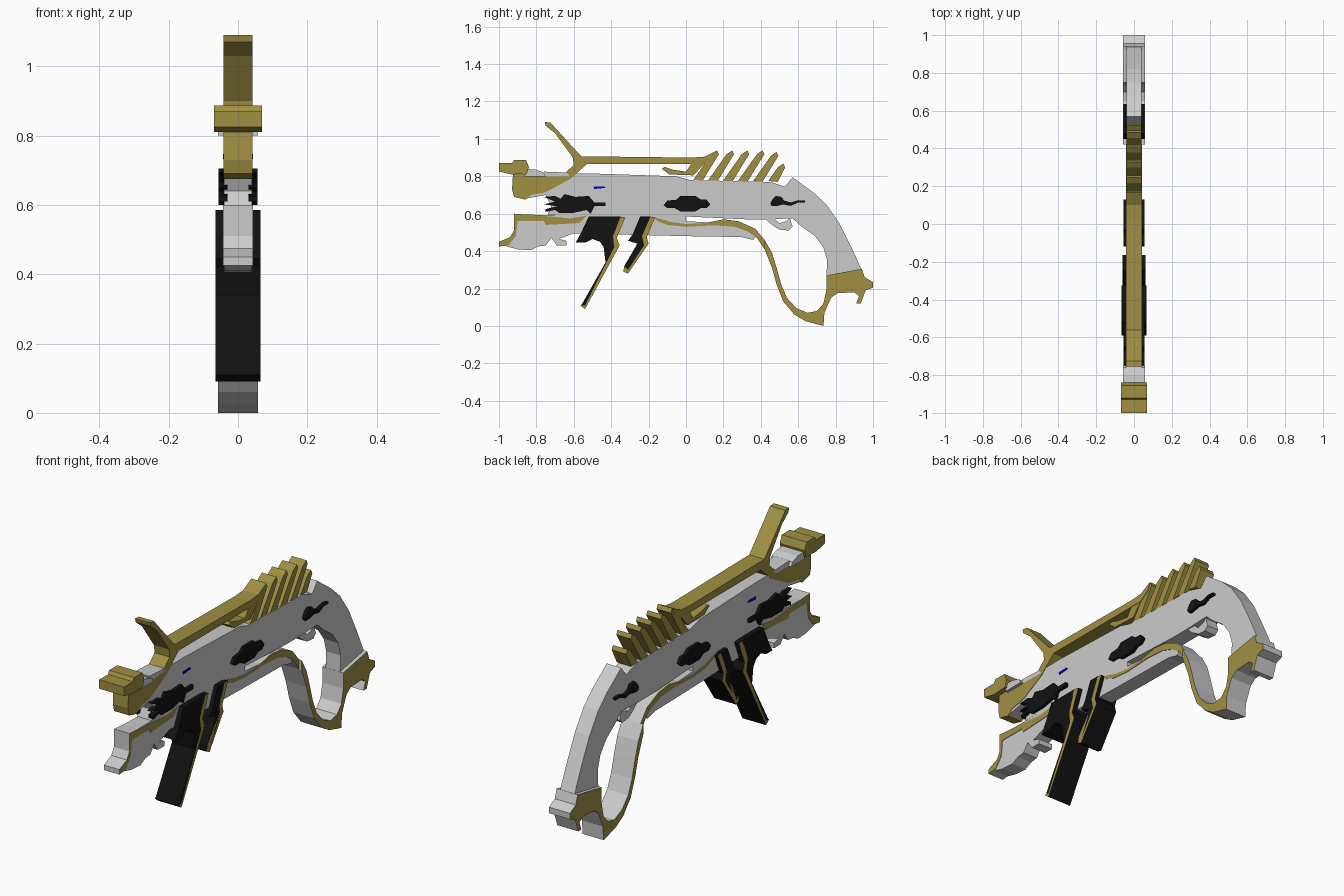
import bpy, bmesh


def material(name, color):
    m = bpy.data.materials.new(name)
    m.diffuse_color = (*color, 1)
    return m


GOLD = material("old_gold", (0.35, 0.28, 0.055))
BLACK = material("black", (0.006, 0.006, 0.006))
BLUE = material("blue", (0.0, 0.0, 0.6))


def plate(name, pts, half, cap=None, rim=None, inner=0.0):
    """Extrude a (y, z) outline symmetrically about x = 0.
    cap colours the two sides, rim colours the edge; inner > 0 makes a mirrored pair."""
    bm = bmesh.new()
    spans = [(inner, half), (-half, -inner)] if inner else [(-half, half)]
    n = len(pts)
    for x0, x1 in spans:
        a = [bm.verts.new((x0, y, z)) for y, z in pts]
        b = [bm.verts.new((x1, y, z)) for y, z in pts]
        for ring in (a, b):
            bm.faces.new(ring)
        for i in range(n):
            j = (i + 1) % n
            f = bm.faces.new((a[i], a[j], b[j], b[i]))
            f.material_index = 1
    bmesh.ops.recalc_face_normals(bm, faces=bm.faces)
    me = bpy.data.meshes.new(name)
    me.materials.append(cap)
    me.materials.append(rim)
    bm.to_mesh(me)
    bm.free()
    ob = bpy.data.objects.new(name, me)
    bpy.context.collection.objects.link(ob)
    return ob


# main receiver and curved grip
plate("receiver_and_grip", [
    (-.92, .81), (-.50, .815), (-.05, .80), (.02, .78), (.45, .77), (.53, .745),
    (.57, .795), (.61, .765), (.68, .715), (.75, .65), (.82, .55), (.88, .43),
    (.94, .30), (.75, .26), (.755, .35), (.735, .42), (.69, .48), (.62, .53),
    (.57, .575), (.43, .57), (.32, .57), (0, .585), (-.74, .595), (-.72, .64),
    (-.75, .70), (-.86, .68), (-.92, .73)], .040)

# trigger
plate("trigger", [
    (.42, .575), (.46, .54), (.50, .515), (.55, .51), (.57, .53), (.555, .58),
    (.54, .56), (.50, .55), (.47, .575)], .032)

# lower body under the receiver
plate("lower_body", [
    (-.91, .595), (-.91, .50), (-.96, .425), (-.90, .41), (-.83, .405), (-.79, .425),
    (-.75, .43), (-.72, .47), (-.69, .43), (-.64, .43), (-.64, .455), (-.68, .465),
    (-.60, .495), (-.40, .49), (0, .48), (.30, .475), (.36, .46), (.375, .48),
    (.34, .51), (.25, .545), (0, .56), (0, .59)], .040)

# gold edging on the lower jaw
plate("lower_jaw_edging", [
    (-.92, .60), (-.92, .51), (-.94, .475), (-1, .45), (-1, .425), (-.95, .43),
    (-.91, .48), (-.90, .56), (-.76, .56), (-.75, .54), (-.57, .55), (-.53, .59),
    (-.62, .575), (-.78, .59)], .043, GOLD, None)

# front sight, muzzle collar
plate("front_sight", [
    (-1, .87), (-.93, .87), (-.92, .887), (-.855, .887), (-.84, .85), (-.85, .815),
    (-.93, .81), (-1, .825)], .069, GOLD, GOLD)
plate("muzzle_collar", [
    (-.86, .80), (-.86, .84), (-.80, .835), (-.76, .82), (-.75, .80)], .058)
plate("muzzle_top", [(-.76, .80), (-.76, .825), (-.64, .82), (-.62, .80)], .042)

# forked top rail with upper jaw cladding
plate("top_rail", [
    (-.755, 1.09), (-.725, 1.088), (-.70, 1.06), (-.56, .907), (.03, .90), (.10, .905),
    (.165, .938), (.15, .90), (.10, .865), (-.53, .865), (-.62, .785), (-.75, .715),
    (-.83, .70), (-.86, .675), (-.92, .69), (-.93, .73), (-.925, .815), (-.66, .805),
    (-.60, .86), (-.605, .90), (-.70, 1.03), (-.75, 1.07)], .042, GOLD, GOLD)
plate("rail_foot", [
    (-.13, .84), (-.115, .85), (-.07, .835), (.0, .825), (.03, .87), (.10, .87),
    (.04, .805), (-.09, .81)], .040, GOLD, GOLD)

# row of slanted spines
for i in range(6):
    y, tip = .045 + .081 * i, (.938, .938, .938, .938, .93, .868)[i]
    run = (tip - .77) * .72
    plate(f"spine_{i + 1}", [
        (y - .01, .775), (y + .04, .77), (y + run + .01, tip - .02), (y + run, tip),
        (y + run - .03, tip - .02)], .040, GOLD, GOLD)

# trigger guard and butt
plate("guard_front", [
    (-.18, .585), (-.08, .555), (0, .545), (.10, .55), (.20, .57), (.28, .56),
    (.37, .52), (.42, .46), (.46, .39), (.42, .41), (.38, .47), (.33, .505),
    (.26, .53), (.15, .538), (0, .53), (-.10, .54), (-.15, .56)], .043, GOLD, None)
plate("guard_rear", [
    (.42, .46), (.46, .39), (.485, .31), (.51, .22), (.54, .15), (.59, .095),
    (.65, .07), (.70, .08), (.735, .12), (.75, .19), (.75, .27), (.94, .305),
    (.955, .26), (1, .235), (1, .205), (.96, .19), (.935, .12), (.91, .12),
    (.925, .16), (.90, .18), (.81, .175), (.775, .15), (.74, .07), (.735, 0),
    (.64, .025), (.58, .06), (.52, .13), (.485, .22), (.46, .31), (.42, .41)],
    .058, GOLD, None)

# front and rear slanted fins, black with gold trailing edge
plate("front_fin", [
    (-.52, .585), (-.35, .585), (-.39, .48), (-.385, .42), (-.54, .11), (-.56, .11),
    (-.43, .34), (-.44, .42), (-.46, .45), (-.50, .465), (-.54, .445), (-.59, .445),
    (-.56, .50)], .065, BLACK, BLACK)
plate("front_fin_edge", [
    (-.355, .585), (-.325, .58), (-.37, .47), (-.355, .43), (-.54, .09), (-.565, .11),
    (-.55, .12), (-.385, .42), (-.395, .48)], .065, GOLD, BLACK)
plate("rear_fin", [
    (-.245, .585), (-.19, .585), (-.235, .48), (-.225, .43), (-.31, .30), (-.33, .32),
    (-.26, .44), (-.31, .455), (-.285, .49)], .060, BLACK, BLACK)
plate("rear_fin_edge", [
    (-.195, .585), (-.165, .58), (-.21, .475), (-.20, .44), (-.31, .28), (-.335, .29),
    (-.33, .32), (-.235, .44), (-.24, .48)], .060, GOLD, BLACK)

# raised black ornaments and blue marks on both sides
plate("front_ornament", [
    (-.76, .69), (-.70, .695), (-.67, .68), (-.65, .705), (-.59, .69), (-.52, .695),
    (-.49, .66), (-.43, .66), (-.43, .64), (-.49, .64), (-.51, .60), (-.53, .62),
    (-.60, .605), (-.68, .605), (-.70, .62), (-.75, .61), (-.75, .625), (-.69, .64),
    (-.76, .65), (-.70, .665)], .056, BLACK, BLACK, inner=.03)
plate("middle_ornament", [
    (-.12, .645), (-.10, .67), (-.05, .675), (-.03, .695), (.05, .695), (.08, .675),
    (.11, .675), (.13, .65), (.11, .63), (.08, .63), (.05, .612), (-.03, .612),
    (-.06, .63), (-.10, .63)], .056, BLACK, BLACK, inner=.03)
plate("rear_ornament", [
    (.45, .655), (.465, .68), (.48, .695), (.51, .69), (.525, .67), (.56, .66),
    (.60, .672), (.635, .67), (.635, .66), (.60, .66), (.56, .642), (.52, .65),
    (.49, .642), (.46, .64)], .056, BLACK, BLACK, inner=.03)
plate("blue_mark", [
    (-.495, .745), (-.44, .747), (-.43, .738), (-.49, .732)], .043, BLUE, BLUE, inner=.03)
